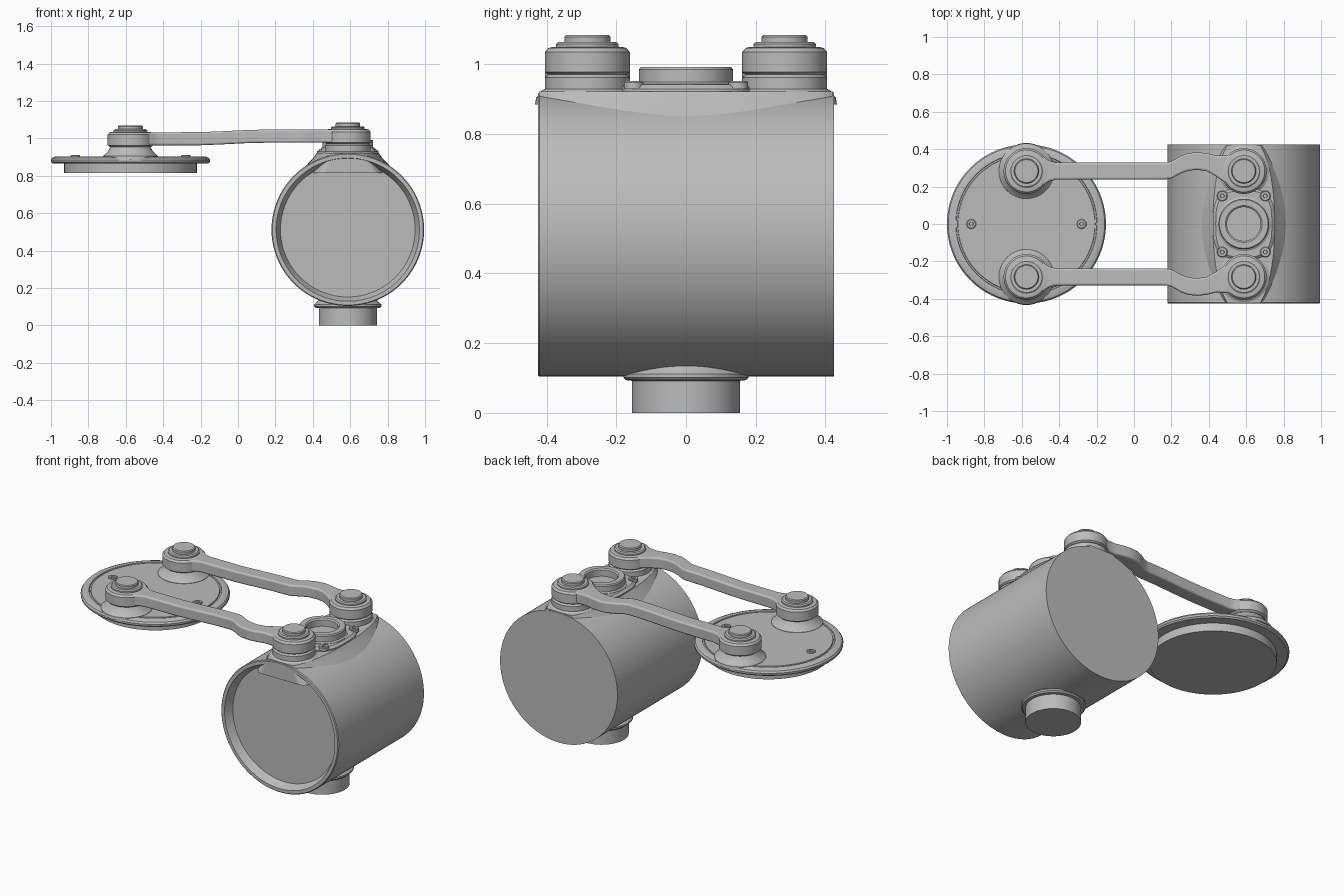
import bpy, bmesh, math
from mathutils import Matrix

old = bpy.data.objects.get("Cube")
if old:
    bpy.data.objects.remove(old, do_unlink=True)

grey = bpy.data.materials.new("plain grey")
grey.use_nodes = True
colour = (0.5, 0.5, 0.5, 1)
grey.diffuse_color = colour
grey.node_tree.nodes["Principled BSDF"].inputs["Base Color"].default_value = colour

CX, CZ = 0.587, 0.512      # barrel axis
DX = -0.575                # plate centre
PY = 0.283                 # pivot offset to each side


def finish(name, bm, bevel=0):
    bmesh.ops.recalc_face_normals(bm, faces=bm.faces)
    mesh = bpy.data.meshes.new(name)
    bm.to_mesh(mesh)
    bm.free()
    mesh.materials.append(grey)
    obj = bpy.data.objects.new(name, mesh)
    bpy.context.collection.objects.link(obj)
    if bevel:
        mod = obj.modifiers.new("soft edge", "BEVEL")
        mod.width, mod.segments, mod.limit_method = bevel, 3, "ANGLE"
        mod.angle_limit = math.radians(40)
    bpy.ops.object.select_all(action="DESELECT")
    obj.select_set(True)
    bpy.context.view_layer.objects.active = obj
    bpy.ops.object.shade_smooth_by_angle(angle=math.radians(35))
    return obj


def loft(bm, loops):
    """Skin closed point loops and cap both ends."""
    rings = [[bm.verts.new(p) for p in loop] for loop in loops]
    for a, b in zip(rings, rings[1:]):
        for i in range(len(a)):
            j = (i + 1) % len(a)
            bm.faces.new((a[i], a[j], b[j], b[i]))
    bm.faces.new(rings[0][::-1])
    bm.faces.new(rings[-1])


def lathe(name, profile, x, y, steps=64, matrix=None):
    """Turn (radius, height) pairs about the vertical."""
    angles = [2 * math.pi * i / steps for i in range(steps)]
    bm = bmesh.new()
    loft(bm, [[(r * math.cos(a), r * math.sin(a), z) for a in angles]
              for r, z in profile])
    bm.transform(matrix or Matrix.Translation((x, y, 0)))
    return finish(name, bm)


def oval_loft(name, sections, x, power=2, limit=9):
    """Stack superellipse sections of (half x, half y, z)."""
    bm = bmesh.new()
    loops = []
    for hx, hy, z in sections:
        loop = []
        for i in range(72):
            a = 2 * math.pi * i / 72
            c, s = math.cos(a), math.sin(a)
            px = hx * math.copysign(abs(c) ** (2 / power), c)
            py = hy * math.copysign(abs(s) ** (2 / power), s)
            loop.append((x + px, max(-limit, min(limit, py)), z))
        loops.append(loop)
    loft(bm, loops)
    return finish(name, bm)


# Barrel with a shallow tapered recess in the front end
lie_down = Matrix.Translation((CX, 0, CZ)) @ Matrix.Rotation(math.pi / 2, 4, "X")
lathe("barrel", [(0.408, -0.425), (0.408, 0.42), (0.403, 0.425), (0.383, 0.425),
                 (0.36, 0.375)], 0, 0, 128, lie_down)

# Saddle blending the top fittings into the barrel
oval_loft("saddle", [(0.26, 0.5, 0.815), (0.185, 0.49, 0.895), (0.165, 0.48, 0.922)],
          CX, 2.2, 0.422)

# Top port with flange, bore and screws
oval_loft("port_flange", [(0.165, 0.19, 0.9), (0.165, 0.19, 0.93), (0.15, 0.178, 0.942)], CX, 3)
lathe("top_port", [(0.145, 0.9), (0.145, 0.944), (0.135, 0.95), (0.135, 0.985), (0.13, 0.992),
                   (0.098, 0.992), (0.09, 0.985), (0.09, 0.945)], CX, 0)
for sx in (-1, 1):
    for sy in (-1, 1):
        lathe("flange_screw", [(0.028, 0.93), (0.028, 0.948), (0.024, 0.952),
                               (0.012, 0.952), (0.01, 0.944)], CX + sx * 0.115, sy * 0.15, 24)

# Bottom outlet
lathe("bottom_outlet", [(0.155, 0), (0.155, 0.092), (0.172, 0.094), (0.18, 0.102),
                        (0.18, 0.112), (0.165, 0.125), (0.14, 0.15)], CX, 0)

# Round plate with a groove, and the pad beneath it
lathe("round_plate", [(0.36, 0.865), (0.415, 0.865), (0.424, 0.873), (0.425, 0.885),
                      (0.418, 0.896), (0.4, 0.903), (0.378, 0.903), (0.376, 0.897),
                      (0.368, 0.897), (0.366, 0.903)], DX, 0, 96)
lathe("plate_pad", [(0.355, 0.815), (0.355, 0.87)], DX, 0, 96)
for sx in (-1, 1):
    lathe("plate_screw", [(0.026, 0.89), (0.026, 0.907), (0.022, 0.91),
                          (0.012, 0.91), (0.01, 0.904)], DX + sx * 0.295, 0, 24)


def pivot(side, x, base, low):
    """Post, arm eye, washer and cap; low is the underside of the eye."""
    y = side * PY
    lathe("pivot_post", base + [(0.1, low + 0.01)], x, y)
    lathe("arm_eye", [(0.11, low - 0.003), (0.122, low + 0.006), (0.122, low + 0.063),
                      (0.112, low + 0.075), (0.1, low + 0.078)], x, y)
    lathe("pivot_washer", [(0.09, low + 0.07), (0.09, low + 0.086), (0.083, low + 0.092)], x, y)
    lathe("pivot_cap", [(0.066, low + 0.08), (0.066, low + 0.107), (0.061, low + 0.112)], x, y)


# Arm stations: x, outward shift, half width, underside height
stations = [(-0.575, 0, 0.1, 0.962), (-0.5, 0, 0.085, 0.962), (-0.455, 0, 0.056, 0.962),
            (-0.42, 0, 0.046, 0.962), (-0.2, 0, 0.045, 0.963), (-0.1, 0, 0.045, 0.967),
            (0.06, 0, 0.045, 0.975), (0.17, 0, 0.045, 0.977), (0.2, 0.006, 0.046, 0.977),
            (0.25, 0.034, 0.047, 0.977), (0.29, 0.049, 0.047, 0.977),
            (0.34, 0.054, 0.047, 0.977), (0.39, 0.047, 0.048, 0.977),
            (0.44, 0.027, 0.056, 0.977), (0.49, 0.01, 0.075, 0.977), (CX, 0, 0.1, 0.977)]

for side, word in ((1, "back"), (-1, "front")):
    bm = bmesh.new()
    loops = []
    for x, shift, half, z in stations:
        y = side * (PY + shift)
        loops.append([(x, y - half, z), (x, y + half, z),
                      (x, y + half, z + 0.07), (x, y - half, z + 0.07)])
    loft(bm, loops)
    finish(word + "_arm", bm, 0.01)
    pivot(side, CX, [(0.135, 0.87), (0.135, 0.922), (0.122, 0.93), (0.122, 0.962),
                     (0.115, 0.968)], 0.972)
    pivot(side, DX, [(0.15, 0.885), (0.147, 0.905), (0.138, 0.913), (0.12, 0.932),
                     (0.112, 0.945)], 0.957)
